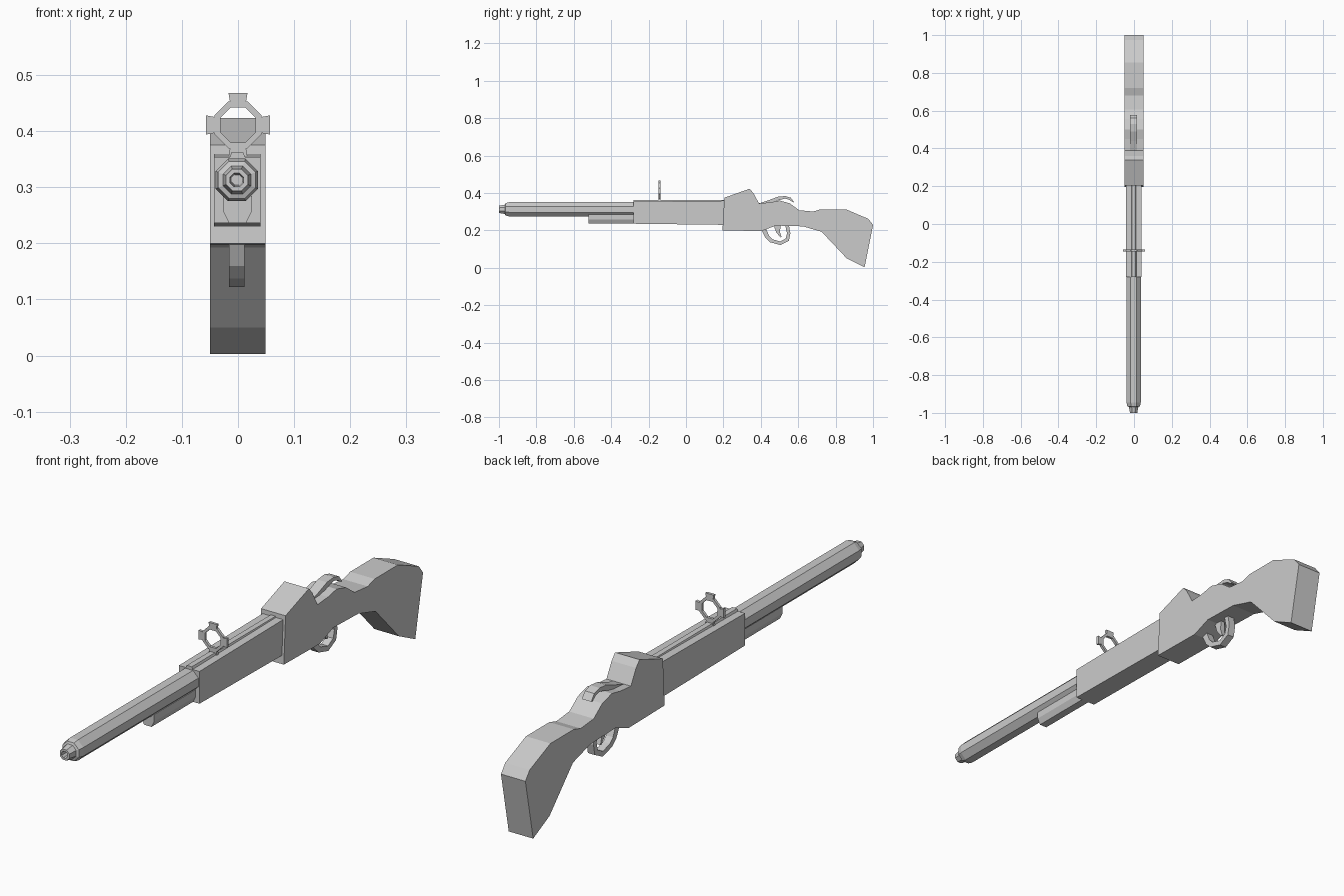
import bpy, bmesh, math

if "Cube" in bpy.data.objects:
    bpy.data.objects.remove(bpy.data.objects["Cube"])


def finish(bm, name):
    bmesh.ops.recalc_face_normals(bm, faces=bm.faces)
    mesh = bpy.data.meshes.new(name)
    bm.to_mesh(mesh)
    bm.free()
    ob = bpy.data.objects.new(name, mesh)
    bpy.context.collection.objects.link(ob)
    return ob


def prism(name, pts, lo, hi, axis='x'):
    """Extrude a closed profile: (y, z) along x, or (x, z) along y."""
    bm = bmesh.new()
    place = (lambda p, d: (d, *p)) if axis == 'x' else (lambda p, d: (p[0], d, p[1]))
    a = [bm.verts.new(place(p, lo)) for p in pts]
    b = [bm.verts.new(place(p, hi)) for p in pts]
    bm.faces.new(a)
    bm.faces.new(b[::-1])
    for i in range(len(pts)):
        j = (i + 1) % len(pts)
        bm.faces.new((a[i], a[j], b[j], b[i]))
    return finish(bm, name)


def ring(radius, z, sides=8):
    return [(radius * math.cos((i + .5) * math.tau / sides),
             z + radius * math.sin((i + .5) * math.tau / sides)) for i in range(sides)]


def lathe(name, stations, z, x=0, sides=8):
    """Faceted rod along y from (y, radius) stations, capped at both ends."""
    bm = bmesh.new()
    loops = [[bm.verts.new((x + px, y, pz)) for px, pz in ring(r, z, sides)] for y, r in stations]
    for a, b in zip(loops, loops[1:]):
        for i in range(sides):
            j = (i + 1) % sides
            bm.faces.new((a[i], a[j], b[j], b[i]))
    bm.faces.new(loops[0])
    bm.faces.new(loops[-1])
    return finish(bm, name)


def band(name, outer, inner, half_w, x=0):
    """Bent strip between an outer and an inner path in the side plane."""
    return prism(name, outer + inner[::-1], x - half_w, x + half_w)


# Stock and receiver in one side profile
stock = [(.195, .20), (.205, .375), (.34, .423), (.36, .40), (.39, .345), (.45, .35),
         (.50, .36), (.555, .345), (.605, .308), (.68, .301), (.72, .313), (.855, .313),
         (.975, .262), (1.0, .23), (.955, .003), (.86, .05), (.725, .193), (.625, .222),
         (.48, .226), (.405, .197)]
prism("stock", stock, -.05, .049)

# Fore-end block with a raised central rib
prism("fore_end", [(-.28, .236), (-.28, .354), (.21, .359), (.21, .23)], -.043, .04)
prism("top_rib", [(-.016, .35), (-.011, .363), (.009, .363), (.014, .35)], -.28, .21, 'y')

# Barrel with stepped muzzle and recessed bore
lathe("barrel", [(-.90, .010), (-1.0, .013), (-1.0, .021), (-.968, .027), (-.965, .036),
                 (-.945, .041), (-.27, .041)], .313, -.002)

# Magazine tube under the barrel
prism("magazine_tube", [(-.027, .258), (-.016, .236), (.014, .236), (.025, .258),
                        (.025, .284), (-.027, .284)], -.52, -.27, 'y')

# Ring sight with four tabs
bm = bmesh.new()
loops = [[bm.verts.new((x, y, z)) for x, z in ring(r, .411)]
         for r, y in ((.045, -.146), (.045, -.136), (.034, -.136), (.034, -.146))]
for k in range(4):
    a, b = loops[k], loops[(k + 1) % 4]
    for i in range(8):
        j = (i + 1) % 8
        bm.faces.new((a[i], a[j], b[j], b[i]))
finish(bm, "sight_ring")
for i, side in enumerate(("right", "top", "left", "bottom")):
    t = i * math.pi / 2
    c, s = math.cos(t), math.sin(t)
    local = [(.040, -.014), (.057, -.017), (.057, .017), (.040, .014)]
    prism("sight_tab_" + side, [(u * c - v * s, .411 + u * s + v * c) for u, v in local],
          -.146, -.136, 'y')

# Trigger guard and trigger
band("trigger_guard",
     [(.405, .20), (.425, .16), (.45, .137), (.505, .122), (.55, .145), (.558, .185), (.55, .23)],
     [(.43, .205), (.445, .17), (.462, .153), (.503, .141), (.533, .157), (.54, .185), (.53, .23)],
     .014, -.002)
band("trigger", [(.468, .23), (.482, .19), (.505, .163)],
     [(.505, .23), (.503, .19), (.511, .165)], .009, -.002)

# Curved hammer lever behind the receiver
band("hammer_lever",
     [(.39, .345), (.44, .361), (.49, .380), (.53, .384), (.56, .375), (.578, .352)],
     [(.40, .33), (.45, .343), (.495, .362), (.53, .370), (.552, .364), (.572, .350)],
     .019, -.002)
